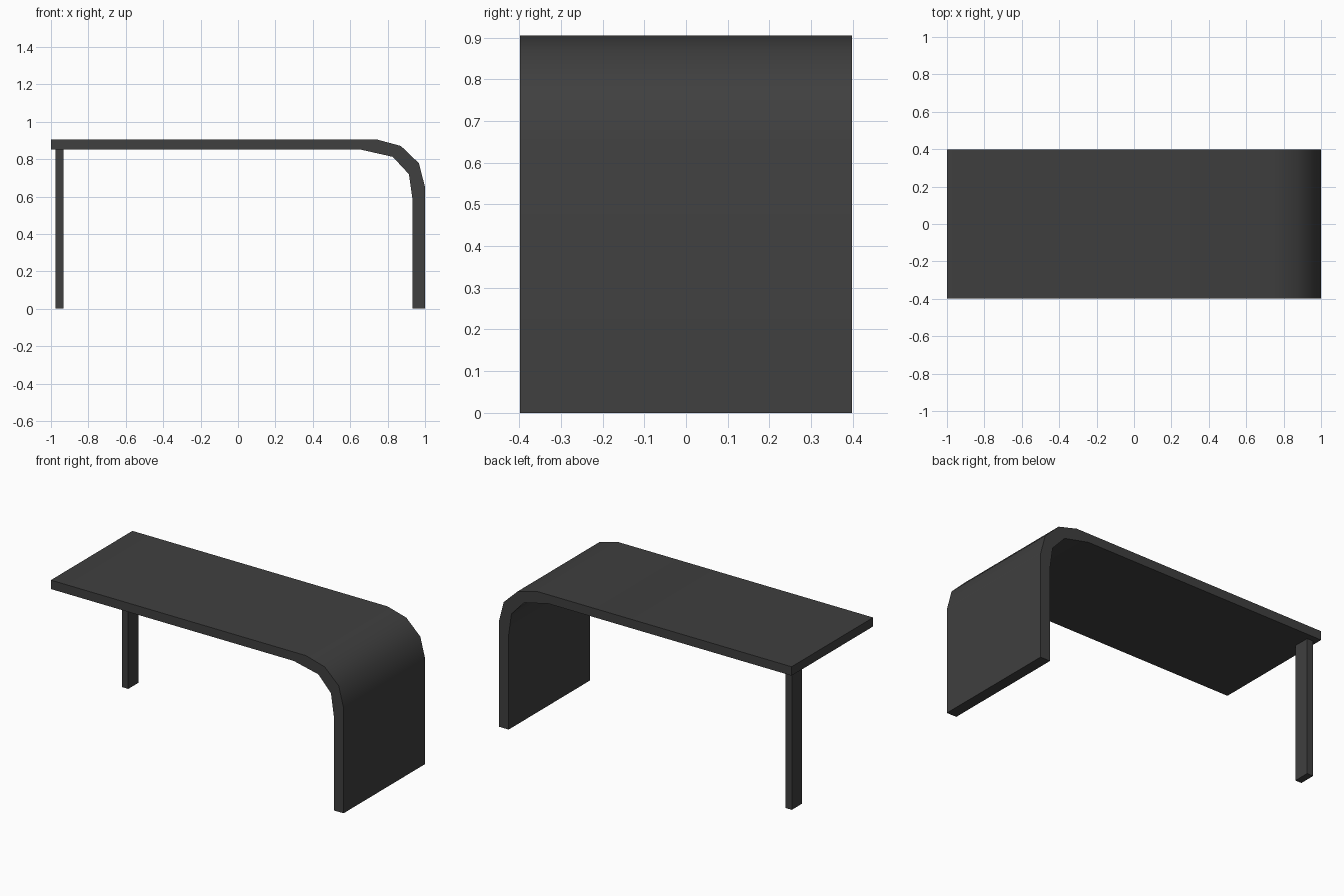
import bpy, bmesh, math

if "Cube" in bpy.data.objects:
    bpy.data.objects.remove(bpy.data.objects["Cube"])

mat = bpy.data.materials.new("dark_grey")
mat.diffuse_color = (0.05, 0.05, 0.05, 1)
mat.use_nodes = True
mat.node_tree.nodes["Principled BSDF"].inputs["Base Color"].default_value = mat.diffuse_color


def extrude_profile(name, profile, y0, y1):
    """Extrude a closed xz profile from y0 to y1."""
    bm = bmesh.new()
    face = bm.faces.new([bm.verts.new((x, y0, z)) for x, z in profile])
    ext = bmesh.ops.extrude_face_region(bm, geom=[face])
    moved = [v for v in ext["geom"] if isinstance(v, bmesh.types.BMVert)]
    bmesh.ops.translate(bm, verts=moved, vec=(0, y1 - y0, 0))
    bmesh.ops.recalc_face_normals(bm, faces=bm.faces)
    mesh = bpy.data.meshes.new(name)
    bm.to_mesh(mesh)
    bm.free()
    mesh.materials.append(mat)
    obj = bpy.data.objects.new(name, mesh)
    bpy.context.collection.objects.link(obj)
    return obj


# Table top that bends down into the right-hand side panel
outer = [(-1, 0.905), (0.742, 0.905), (0.871, 0.87), (0.967, 0.778), (1, 0.65), (1, 0)]
inner = [(0.933, 0), (0.933, 0.585), (0.914, 0.719), (0.828, 0.812), (0.66, 0.85), (-1, 0.85)]
top = extrude_profile("curved_table_top", outer + inner, -0.398, 0.398)

# Smooth the bend, keep the slab edges sharp
bpy.context.view_layer.objects.active = top
top.select_set(True)
bpy.ops.object.shade_smooth_by_angle(angle=math.radians(40))

# Single leg at the back left corner
extrude_profile("back_left_leg", [(-0.975, 0), (-0.932, 0), (-0.932, 0.85), (-0.975, 0.85)], 0.26, 0.36)
